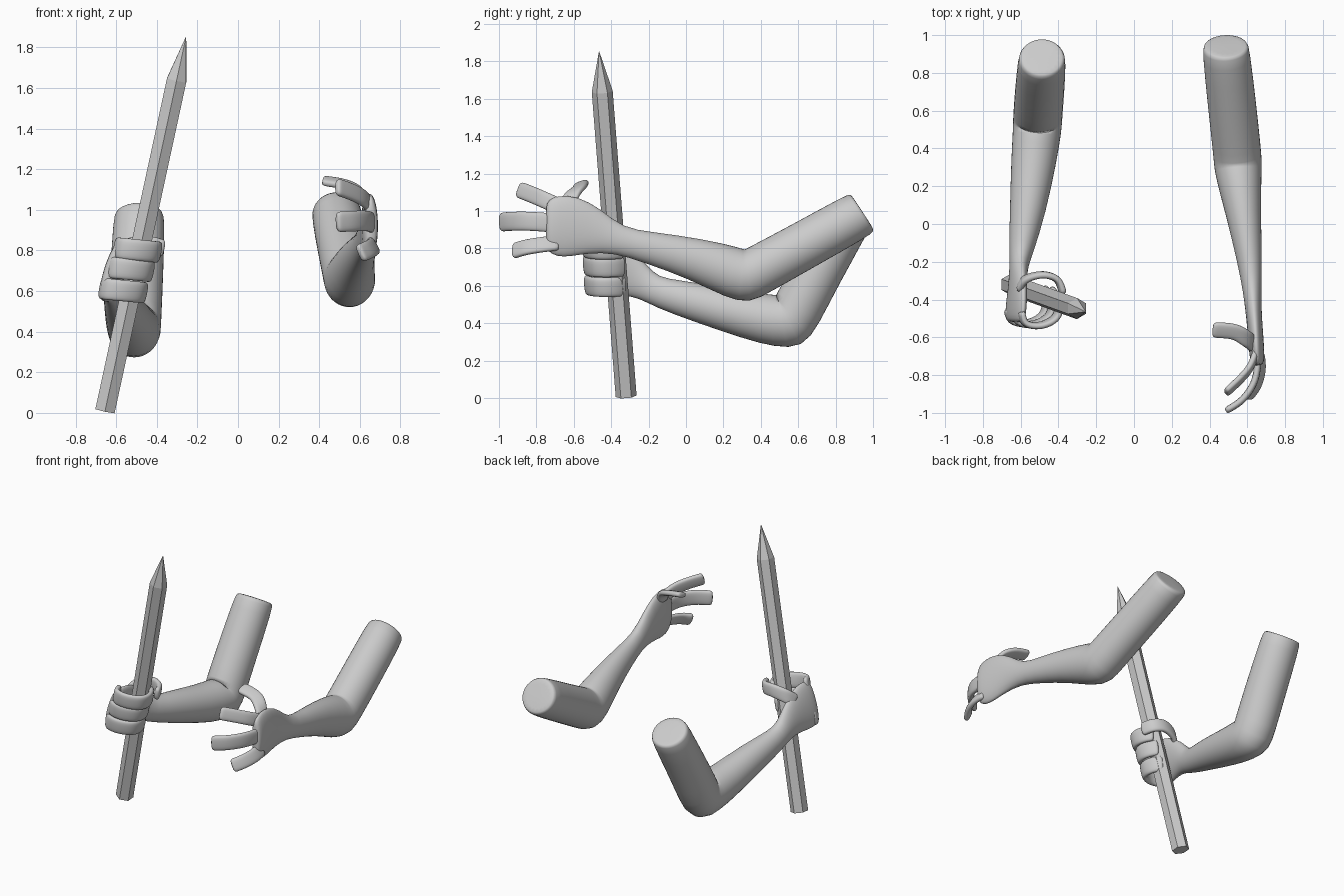
import bpy, bmesh, math
from mathutils import Vector

if "Cube" in bpy.data.objects:
    bpy.data.objects.remove(bpy.data.objects["Cube"], do_unlink=True)

GREY = (0.6, 0.6, 0.6, 1)
mat = bpy.data.materials.new("plain_grey")
mat.use_nodes = True
mat.diffuse_color = GREY
mat.node_tree.nodes["Principled BSDF"].inputs["Base Color"].default_value = GREY


def finish(name, bm, levels):
    bmesh.ops.recalc_face_normals(bm, faces=bm.faces)
    mesh = bpy.data.meshes.new(name)
    bm.to_mesh(mesh)
    bm.free()
    mesh.materials.append(mat)
    ob = bpy.data.objects.new(name, mesh)
    bpy.context.collection.objects.link(ob)
    if levels:
        mesh.shade_smooth()
        mod = ob.modifiers.new("smooth", 'SUBSURF')
        mod.levels = mod.render_levels = levels
    return ob


def loft(name, sections, sides=16, power=1.0, levels=1):
    """Skin rings given as (centre, thin half size, wide half size, thin axis)."""
    bm = bmesh.new()
    pts = [s[0] for s in sections]
    rings = []
    for i, (c, a, b, axis) in enumerate(sections):
        t = Vector()
        if i > 0:
            t += (c - pts[i - 1]).normalized()
        if i < len(pts) - 1:
            t += (pts[i + 1] - c).normalized()
        t.normalize()
        u = (axis - t * axis.dot(t)).normalized()
        v = t.cross(u)
        ring = []
        for k in range(sides):
            ang = math.tau * (k + 0.5) / sides
            co, si = math.cos(ang), math.sin(ang)
            x = math.copysign(abs(co) ** power, co) * a
            y = math.copysign(abs(si) ** power, si) * b
            ring.append(bm.verts.new(c + u * x + v * y))
        rings.append(ring)
    for r, s in zip(rings, rings[1:]):
        for k in range(sides):
            j = (k + 1) % sides
            bm.faces.new((r[k], r[j], s[j], s[k]))
    bm.faces.new(rings[0])
    bm.faces.new(rings[-1])
    return finish(name, bm, levels)


def arm(name, rows):
    loft(name, [(Vector(r[:3]), r[3], r[4], Vector((1, 0, -r[5]))) for r in rows], sides=20)


def digit(name, path, half_wide, wide_axis, half_thick=0.019):
    """Flat rounded finger along a smooth path, blunt at the tip."""
    p = [Vector(q) for q in path]
    p = [2 * p[0] - p[1]] + p + [2 * p[-1] - p[-2]]
    pts = []
    for a, b, c, d in zip(p, p[1:], p[2:], p[3:]):
        for k in range(3):
            t = k / 3
            pts.append(0.5 * (2 * b + (c - a) * t + (2 * a - 5 * b + 4 * c - d) * t * t
                              + (3 * b - a - 3 * c + d) * t ** 3))
    end = p[-2]
    back = (pts[-1] - end).normalized()
    pts += [end + back * 0.014, end]
    w = Vector(wide_axis)
    secs = []
    for i, c in enumerate(pts):
        t = pts[min(i + 1, len(pts) - 1)] - pts[max(i - 1, 0)]
        f = 0.75 if i == len(pts) - 1 else 1
        secs.append((c, half_thick * f, half_wide * f, w.cross(t).normalized()))
    loft(name, secs, sides=12, power=0.65)


# Left arm with open palm: cap, elbow, wrist, knuckles
arm("left_arm", [
    (.485, .945, .993, .100, .100, 0), (.485, .942, .991, .118, .118, 0),
    (.487, .92, .978, .127, .128, 0), (.52, .62, .81, .130, .130, 0),
    (.545, .39, .685, .129, .134, 0), (.55, .325, .648, .129, .146, 0),
    (.553, .26, .668, .124, .142, 0), (.58, .05, .745, .093, .114, 0),
    (.613, -.20, .805, .066, .086, 0), (.626, -.36, .843, .048, .070, 0),
    (.635, -.49, .893, .042, .125, 0), (.645, -.60, .918, .041, .166, 0),
    (.650, -.69, .920, .041, .166, 0), (.655, -.735, .920, .035, .140, 0),
    (.657, -.75, .920, .018, .110, 0)])
digit("left_thumb", [(.635, -.64, 1.01), (.60, -.61, 1.085), (.53, -.57, 1.125),
                     (.415, -.56, 1.145)], .044, (0, .9, .35))
digit("left_upper_finger", [(.65, -.67, 1.02), (.615, -.76, 1.06), (.555, -.83, 1.09),
                            (.485, -.895, 1.115)], .045, (0, .35, 1))
digit("left_middle_finger", [(.66, -.70, .935), (.64, -.83, .945), (.575, -.93, .945),
                             (.485, -.99, .94)], .052, (0, 0, 1))
digit("left_lower_finger", [(.66, -.68, .83), (.668, -.77, .82), (.645, -.86, .805),
                            (.60, -.925, .785)], .046, (-.5, -.1, .85))

# Right arm with closed palm
arm("right_arm", [
    (-.487, .882, .982, .100, .100, 0), (-.487, .880, .979, .118, .118, 0),
    (-.487, .868, .955, .129, .128, 0), (-.50, .70, .665, .133, .132, 0),
    (-.508, .59, .465, .132, .142, 0), (-.51, .555, .405, .132, .158, 0),
    (-.513, .49, .412, .130, .142, 0), (-.53, .34, .437, .122, .126, 0),
    (-.562, .07, .510, .097, .107, 0), (-.597, -.14, .562, .066, .082, .1),
    (-.608, -.21, .600, .051, .078, .2), (-.615, -.29, .650, .044, .115, .25),
    (-.62, -.38, .685, .040, .150, .3), (-.625, -.46, .70, .038, .155, .3),
    (-.628, -.505, .70, .032, .140, .3), (-.629, -.52, .70, .018, .115, .3)])

# Fingers wrapped round the shaft, each a copy of one curl shifted along it
curl = [(-.125, -.08), (-.10, -.145), (-.02, -.155), (.055, -.12), (.08, -.06),
        (.065, .0), (.03, .045)]
for label, z, x, y in (("upper", .80, -.475, -.382), ("middle", .705, -.512, -.376),
                       ("lower", .60, -.545, -.37)):
    digit("right_" + label + "_finger",
          [(x + dx, y + dy, z - dx * .1) for dx, dy in curl], .054, (.2, -.08, 1))
digit("right_thumb", [(-.61, -.34, .76), (-.57, -.29, .805), (-.48, -.268, .83),
                      (-.405, -.295, .82), (-.375, -.37, .81)], .045, (.2, -.08, 1))

# Six-sided pointed shaft
bm = bmesh.new()
foot, tip = Vector((-.655, -.32, .01)), Vector((-.255, -.465, 1.857))
axis = (tip - foot).normalized()
side = Vector((0, 1, 0))
side = (side - axis * side.dot(axis)).normalized()
other = axis.cross(side)
rings = []
for c in (foot, foot + (tip - foot) * .882):
    rings.append([bm.verts.new(c + .056 * (side * math.cos(k * math.pi / 3)
                                           + other * math.sin(k * math.pi / 3)))
                  for k in range(6)])
point = bm.verts.new(tip)
for k in range(6):
    j = (k + 1) % 6
    bm.faces.new((rings[0][k], rings[0][j], rings[1][j], rings[1][k]))
    bm.faces.new((rings[1][k], rings[1][j], point))
bm.faces.new(rings[0])
finish("pointed_shaft", bm, 0)
